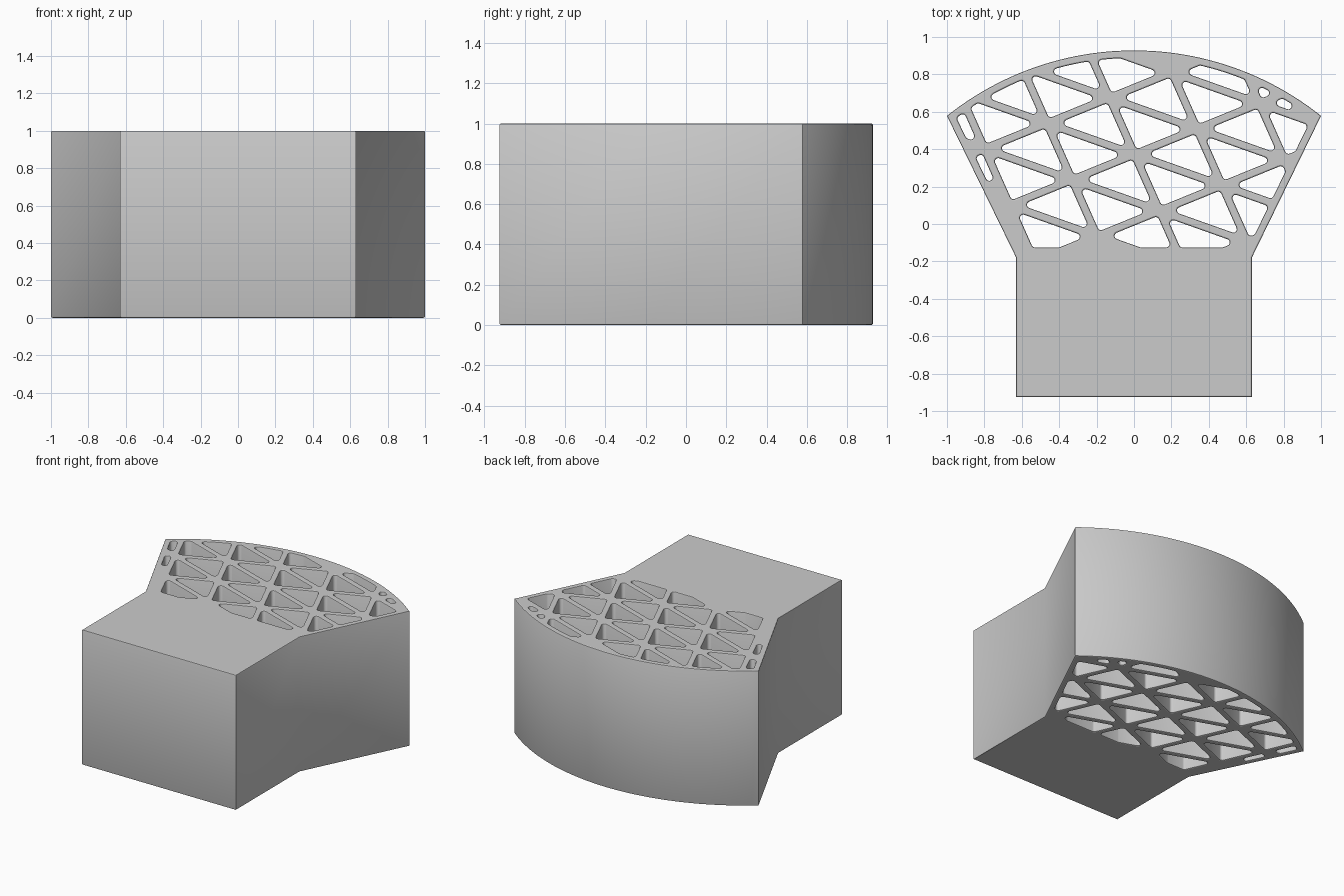
import bpy, math
from mathutils import Vector as V

if "Cube" in bpy.data.objects:
    bpy.data.objects.remove(bpy.data.objects["Cube"])

R, CY = 1.604, -0.676          # radius and centre of the curved back wall
RIB, WALL, RND, BEV = 0.043, 0.04, 0.018, 0.008
FLOOR = -0.125                 # where the lattice meets the solid block
O, A, B = V((0.003, 0.372)), V((0.334, 0.136)), V((0.134, -0.302))


def arc(radius, half_x, n):
    t = math.asin(half_x / radius)
    return [V((radius * math.sin(t - 2 * t * i / n),
               CY + radius * math.cos(t - 2 * t * i / n))) for i in range(n + 1)]


def clip(poly, p, d):
    """Keep the part of a convex polygon left of the line p + t*d."""
    n = V((-d.y, d.x)).normalized()
    out = []
    for i, q in enumerate(poly):
        r = poly[(i + 1) % len(poly)]
        dq, dr = (q - p).dot(n), (r - p).dot(n)
        if dq >= 0:
            out.append(q)
        if dq * dr < 0:
            out.append(q.lerp(r, dq / (dq - dr)))
    return out


def inset_clip(poly, p, q, dist):
    d = (q - p).normalized()
    return clip(poly, p + V((-d.y, d.x)) * dist, d)


def area(p):
    return sum(p[i - 1].x * p[i].y - p[i].x * p[i - 1].y for i in range(len(p))) / 2


def grow_round(poly, r):
    """Offset a convex counter-clockwise polygon outward with round corners."""
    poly = [p for i, p in enumerate(poly) if (p - poly[i - 1]).length > 1e-4]
    out = []
    for i, p in enumerate(poly):
        e0, e1 = p - poly[i - 1], poly[(i + 1) % len(poly)] - p
        a0 = math.atan2(e0.y, e0.x) - math.pi / 2
        turn = (math.atan2(e1.y, e1.x) - math.pi / 2 - a0) % (2 * math.pi)
        if turn > math.pi * 1.5:
            turn = 0
        n = max(1, round(turn / 0.4))
        for k in range(n + 1 if turn > 0.2 else 1):
            a = a0 + turn * k / n
            out.append(p + V((math.cos(a), math.sin(a))) * r)
    return out


# Outer outline: solid block flaring into a fan
outline = [V((-0.63, -0.925)), V((0.63, -0.925)), V((0.63, -0.18))]
outline += arc(R, 1.0, 48) + [V((-0.63, -0.18))]

# Area available for lattice holes, inside the outer walls
region = [V((-1, FLOOR + RND)), V((1, FLOOR + RND))] + arc(R - WALL - RND, 1.0, 48)
region = inset_clip(region, V((0.63, -0.18)), V((1, 0.58)), WALL + RND)
region = inset_clip(region, V((-1, 0.58)), V((-0.63, -0.18)), WALL + RND)

# Triangular holes of the skewed grid
holes = []
for i in range(-6, 7):
    for j in range(-6, 7):
        P = O + A * i + B * j
        for tri in ((P, P + A + B, P + A), (P, P + B, P + A + B)):
            if area(tri) < 0:
                tri = tri[::-1]
            h = region
            for k in range(3):
                if h:
                    h = inset_clip(h, tri[k], tri[(k + 1) % 3], RIB / 2 + RND)
            if len(h) > 2 and area(h) > 0.00008:
                holes.append(grow_round(h, RND))

# Filled profile with holes, extruded to full height
curve = bpy.data.curves.new("lattice_fan_block", 'CURVE')
curve.dimensions = '2D'
curve.fill_mode = 'BOTH'
curve.extrude = 0.5 - BEV
curve.bevel_depth = BEV
curve.bevel_resolution = 1
curve.offset = -BEV
for pts in [outline] + holes:
    s = curve.splines.new('POLY')
    s.points.add(len(pts) - 1)
    for sp, p in zip(s.points, pts):
        sp.co = (p.x, p.y, 0, 1)
    s.use_cyclic_u = True

block = bpy.data.objects.new("lattice_fan_block", curve)
bpy.context.collection.objects.link(block)
block.location.z = 0.5
bpy.context.view_layer.objects.active = block
block.select_set(True)
bpy.ops.object.convert(target='MESH')
bpy.ops.object.shade_smooth_by_angle(angle=math.radians(35))
